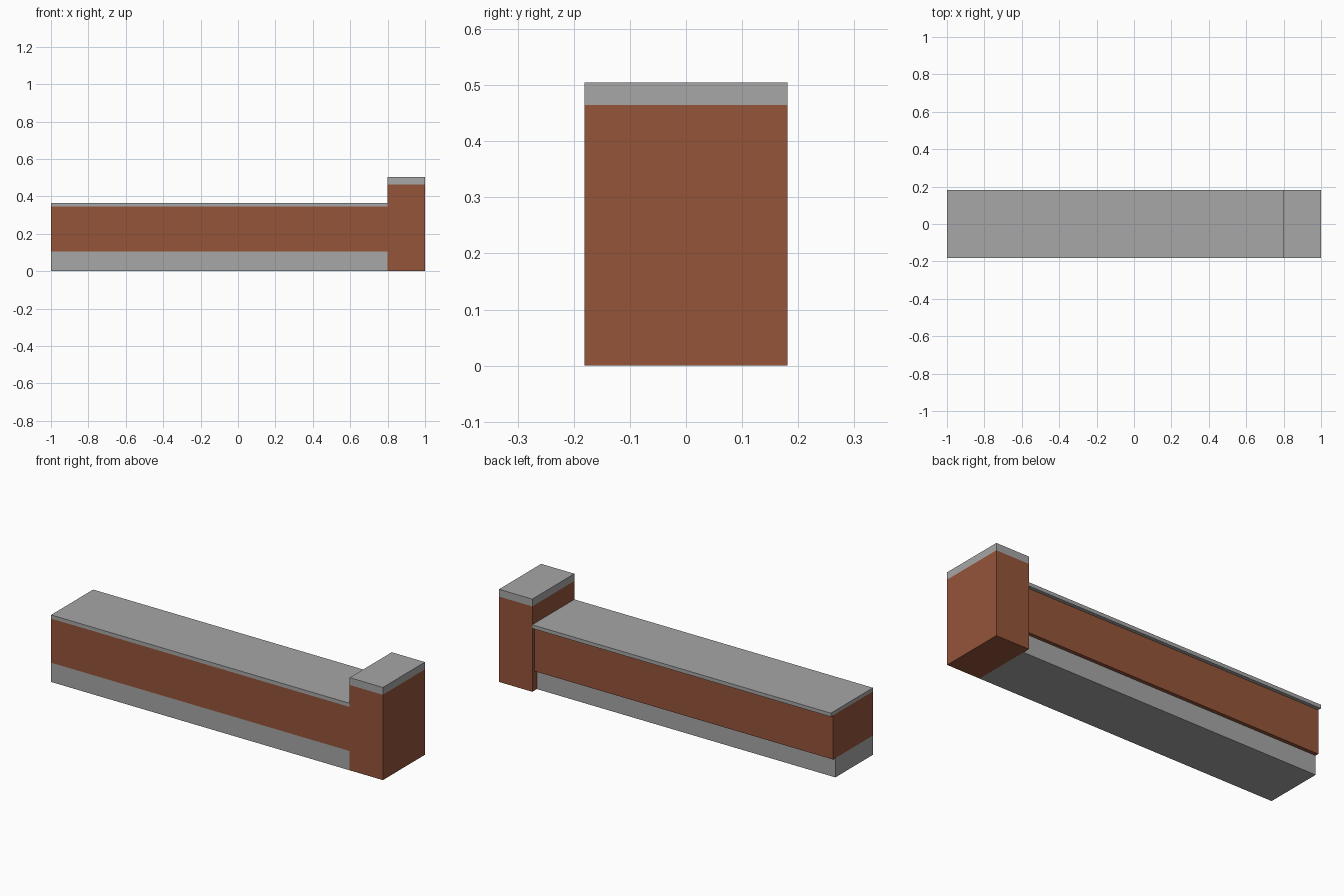
import bpy, bmesh

if "Cube" in bpy.data.objects:
    bpy.data.objects.remove(bpy.data.objects["Cube"])


def material(name, rgb):
    m = bpy.data.materials.new(name)
    m.diffuse_color = (*rgb, 1.0)
    m.use_nodes = True
    m.node_tree.nodes["Principled BSDF"].inputs["Base Color"].default_value = m.diffuse_color
    return m


BRICK = material("brick_red", (0.30, 0.090, 0.042))
STONE = material("stone_grey", (0.385, 0.385, 0.385))
FRONT = -0.181


def banded_block(name, x0, x1, path, colours, ends):
    """Sweep a stepped back profile along x; the front is one flat plane.
    path: (z, back y) from bottom to top; colours: one slot per path segment."""
    bm = bmesh.new()

    def quad(points, slot):
        face = bm.faces.new([bm.verts.new(p) for p in points])
        face.material_index = slot

    for (za, ya), (zb, yb), slot in zip(path, path[1:], colours):
        # back face, or the underside of an overhang
        quad([(x0, ya, za), (x0, yb, zb), (x1, yb, zb), (x1, ya, za)], slot)
        if zb > za:
            quad([(x0, FRONT, za), (x1, FRONT, za), (x1, FRONT, zb), (x0, FRONT, zb)], slot)
            for x in ends:
                quad([(x, FRONT, za), (x, ya, za), (x, yb, zb), (x, FRONT, zb)], slot)
    # bottom and top
    for (z, y), slot in ((path[0], colours[0]), (path[-1], colours[-1])):
        quad([(x0, FRONT, z), (x1, FRONT, z), (x1, y, z), (x0, y, z)], slot)

    bmesh.ops.remove_doubles(bm, verts=bm.verts, dist=1e-5)
    bmesh.ops.recalc_face_normals(bm, faces=bm.faces)
    mesh = bpy.data.meshes.new(name)
    bm.to_mesh(mesh)
    bm.free()
    for m in (BRICK, STONE):
        mesh.materials.append(m)
    obj = bpy.data.objects.new(name, mesh)
    bpy.context.collection.objects.link(obj)
    return obj


# Low wall: stone footing, brick course, thin overhanging coping
banded_block("wall", -1.0, 0.80,
             [(0, 0.142), (0.105, 0.142), (0.105, 0.162),
              (0.345, 0.162), (0.345, 0.181), (0.365, 0.181)],
             [1, 0, 0, 1, 1], ends=[-1.0])

# End pillar: brick shaft with a stone cap
banded_block("end_pillar", 0.80, 1.0,
             [(0, 0.181), (0.465, 0.181), (0.505, 0.181)],
             [0, 1], ends=[0.80, 1.0])
